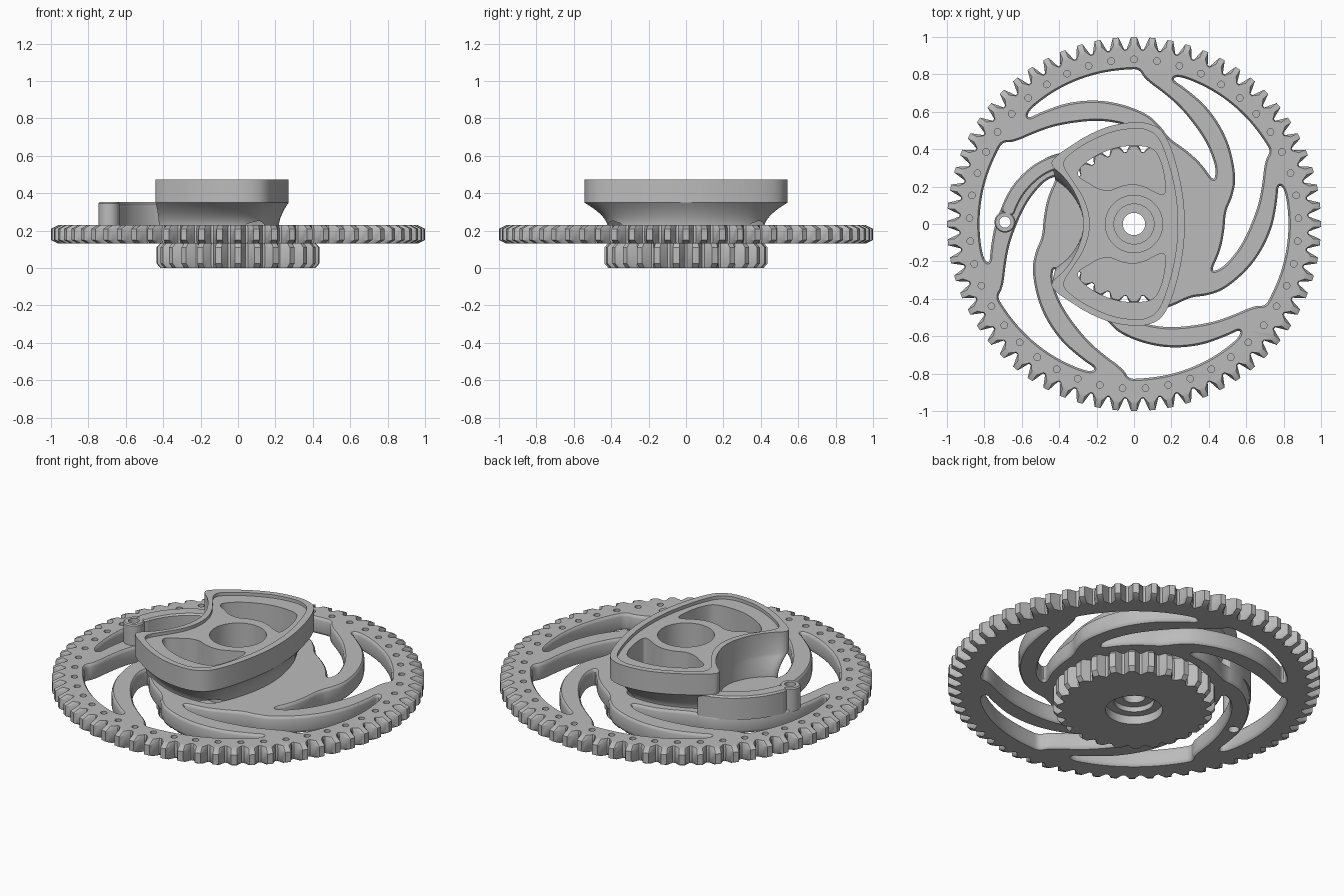
import bpy, bmesh
from math import cos, sin, pi, radians
from mathutils import Matrix, Vector

if "Cube" in bpy.data.objects:
    bpy.data.objects.remove(bpy.data.objects["Cube"], do_unlink=True)

grey = bpy.data.materials.new("plain_grey")
grey.use_nodes = True
GREY = (0.5, 0.5, 0.5, 1)
grey.diffuse_color = GREY
grey.node_tree.nodes["Principled BSDF"].inputs["Base Color"].default_value = GREY


# ---------- helpers ----------
def finish(name, bm):
    bmesh.ops.recalc_face_normals(bm, faces=bm.faces)
    mesh = bpy.data.meshes.new(name)
    bm.to_mesh(mesh)
    bm.free()
    mesh.materials.append(grey)
    obj = bpy.data.objects.new(name, mesh)
    bpy.context.collection.objects.link(obj)
    return obj


def loft(name, sections):
    """Solid through a stack of (z, outline) sections."""
    bm = bmesh.new()
    rings = [[bm.verts.new((p[0], p[1], z)) for p in pts] for z, pts in sections]
    bm.faces.new(rings[0])
    bm.faces.new(rings[-1])
    n = len(rings[0])
    for low, high in zip(rings, rings[1:]):
        for i in range(n):
            j = (i + 1) % n
            bm.faces.new((low[i], low[j], high[j], high[i]))
    return finish(name, bm)


def soften(pts, rounds=3):
    """Corner-cutting of a closed outline."""
    pts = [Vector(p) for p in pts]
    for _ in range(rounds):
        pts = [q for a, b in zip(pts, pts[1:] + pts[:1])
               for q in (a.lerp(b, 0.25), a.lerp(b, 0.75))]
    return pts


def grow(pts, d):
    """Offset a closed counter-clockwise outline outward by d."""
    out = []
    for i, p in enumerate(pts):
        t = (pts[(i + 1) % len(pts)] - pts[i - 1]).normalized()
        out.append(p + d * Vector((t.y, -t.x)))
    return out


def ccw(pts):
    area = sum(a[0] * b[1] - b[0] * a[1] for a, b in zip(pts, pts[1:] + pts[:1]))
    return pts if area > 0 else pts[::-1]


def mirrored(half):
    """Closed outline from its upper half, whose ends lie on y = 0."""
    return soften(half + [(x, -y) for x, y in half[-2:0:-1]])


def circle(r, n=48, x=0, y=0):
    return [Vector((x + r * cos(2 * pi * i / n), y + r * sin(2 * pi * i / n))) for i in range(n)]


def gear(teeth, root, tip):
    pts = []
    for k in range(teeth):
        for f, h in ((-0.43, 0), (-0.29, 0.5), (-0.16, 1), (0.16, 1), (0.29, 0.5), (0.43, 0)):
            a = pi / 2 + 2 * pi * (k + f) / teeth
            r = root + (tip - root) * h
            pts.append(Vector((r * cos(a), r * sin(a))))
    return pts


def cut(obj, cutters):
    for c in cutters:
        mod = obj.modifiers.new("cut", "BOOLEAN")
        mod.operation = "DIFFERENCE"
        mod.solver = "EXACT"
        mod.object = c
    dg = bpy.context.evaluated_depsgraph_get()
    mesh = bpy.data.meshes.new_from_object(obj.evaluated_get(dg))
    obj.modifiers.clear()
    obj.data = mesh


# ---------- cutters ----------
# Swept opening between two neighbouring spokes, slightly rounded top and bottom
arc = [(0.828 * cos(radians(a)), 0.828 * sin(radians(a))) for a in (73, 64, 56, 48, 40, 32, 28)]
opening = [(0.46, -0.15), (0.483, -0.04), (0.49, 0.07), (0.525, 0.14), (0.548, 0.25),
           (0.505, 0.45), (0.4, 0.62), (0.27, 0.73), (0.2, 0.775)] + arc + [
           (0.7, 0.34), (0.685, 0.2), (0.66, 0.08), (0.585, -0.1),
           (0.5, -0.21), (0.45, -0.245), (0.41, -0.255)]
opening = soften(ccw(opening))
edge = ((0.115, 0.02), (0.13, 0.01), (0.138, 0.003), (0.148, 0),
        (0.212, 0), (0.222, 0.003), (0.23, 0.01), (0.245, 0.02))
openings = []
for k in range(6):
    c = loft("opening_cutter", [(z, grow(opening, d)) for z, d in edge])
    c.data.transform(Matrix.Rotation(k * pi / 3, 4, "Z"))
    openings.append(c)

# Row of shallow rim holes
bm = bmesh.new()
for k in range(45):
    a = pi / 2 + 2 * pi * k / 45
    bmesh.ops.create_cone(bm, cap_ends=True, segments=12, radius1=0.018, radius2=0.018, depth=0.1,
                          matrix=Matrix.Translation((0.88 * cos(a), 0.88 * sin(a), 0.23)))
rim_holes = finish("rim_hole_cutter", bm)

# Pair of kidney windows, mirrored across the x axis
kidney = [(-0.3, 0.29), (-0.22, 0.36), (-0.1, 0.41), (0, 0.42), (0.1, 0.41), (0.14, 0.35),
          (0.165, 0.25), (0.17, 0.15), (0.12, 0.165), (0.06, 0.2), (0, 0.215), (-0.07, 0.205),
          (-0.13, 0.175), (-0.2, 0.19), (-0.24, 0.22), (-0.3, 0.25)]
windows = []
for side in (1, -1):
    pts = soften(ccw([(x, side * y) for x, y in kidney]))
    windows.append(loft("window_cutter", [(z, pts) for z in (0.1, 0.6)]))

bore = loft("bore_cutter", [(z, circle(0.153)) for z in (-0.1, 0.6)])
PEG = (-0.69, 0.01)
peg_hole = loft("peg_hole_cutter", [(z, circle(0.03, 24, *PEG)) for z in (-0.1, 0.6)])

# ---------- large toothed wheel ----------
flat_teeth, full_teeth = gear(64, 0.93, 0.96), gear(64, 0.935, 1.0)
wheel = loft("spoked_wheel", [(0.13, flat_teeth), (0.15, full_teeth),
                              (0.21, full_teeth), (0.23, flat_teeth)])
cut(wheel, openings + windows + [rim_holes, bore, peg_hole])

# ---------- small lower gear ----------
pinion = loft("lower_gear", [(0, gear(26, 0.385, 0.415)), (0.025, gear(26, 0.387, 0.437)),
                             (0.11, gear(26, 0.387, 0.437)), (0.135, gear(26, 0.385, 0.415))])
cut(pinion, [bore])

# ---------- cam ----------
cam_outline = mirrored([(0.273, 0), (0.266, 0.13), (0.24, 0.27), (0.2, 0.41), (0.15, 0.505),
                        (0.08, 0.54), (0, 0.546), (-0.12, 0.53), (-0.25, 0.475), (-0.35, 0.41),
                        (-0.41, 0.37), (-0.455, 0.32), (-0.37, 0.25), (-0.31, 0.16),
                        (-0.277, 0.07), (-0.268, 0)])
lip = mirrored([(0.235, 0), (0.228, 0.13), (0.203, 0.26), (0.165, 0.39), (0.125, 0.475),
                (0.06, 0.508), (0, 0.512), (-0.11, 0.497), (-0.23, 0.447), (-0.33, 0.385),
                (-0.39, 0.325), (-0.33, 0.235), (-0.273, 0.15), (-0.243, 0.07), (-0.235, 0)])


def flare(t):
    """Cam outline narrowed toward the wheel; t = 1 is full size."""
    kx, ky = 0.9 + 0.1 * t, 0.77 + 0.23 * t
    return [Vector((-0.26 + (p.x + 0.26) * kx, p.y * ky)) for p in cam_outline]


steps = 8
sections = [(0.22 + 0.13 * i / steps, flare((i / steps) ** 1.8)) for i in range(steps + 1)]
cam = loft("cam", sections + [(0.474, cam_outline)])
recess = loft("recess_cutter", [(0.455, lip), (0.6, lip)])
cut(cam, [recess, bore] + windows)

# ---------- stepped hub ring inside the bore ----------
profile = [(0.06, 0.08), (0.06, 0.14), (0.107, 0.14), (0.107, 0.19),
           (0.16, 0.19), (0.16, 0.05), (0.107, 0.05), (0.107, 0.08)]
bm = bmesh.new()
rings = []
for i in range(48):
    a = 2 * pi * i / 48
    rings.append([bm.verts.new((r * cos(a), r * sin(a), z)) for r, z in profile])
for i in range(48):
    a, b = rings[i], rings[(i + 1) % 48]
    for j in range(len(profile)):
        m = (j + 1) % len(profile)
        bm.faces.new((a[j], b[j], b[m], a[m]))
hub = finish("hub_ring", bm)

# ---------- curved arm and peg on one spoke ----------
path = [Vector(p) for p in ((-0.682, 0.05), (-0.66, 0.11), (-0.625, 0.175), (-0.575, 0.235),
                            (-0.51, 0.29), (-0.44, 0.325), (-0.37, 0.345), (-0.33, 0.348))]
left, right = [], []
for i, p in enumerate(path):
    t = (path[min(i + 1, len(path) - 1)] - path[max(i - 1, 0)]).normalized()
    normal = Vector((-t.y, t.x)) * 0.038
    left.append(p + normal)
    right.append(p - normal)
band = soften(ccw(left + right[::-1]), 2)
arm = loft("curved_arm", [(0.215, band), (0.343, band), (0.352, grow(band, -0.008))])
peg = loft("peg", [(0.215, circle(0.056, 32, *PEG)), (0.345, circle(0.056, 32, *PEG)),
                   (0.352, circle(0.05, 32, *PEG))])
cut(arm, [peg_hole])
cut(peg, [peg_hole])

# ---------- tidy up ----------
for c in openings + windows + [rim_holes, bore, peg_hole, recess]:
    bpy.data.objects.remove(c, do_unlink=True)
for obj in (wheel, pinion, cam, hub, arm, peg):
    bpy.ops.object.select_all(action="DESELECT")
    obj.select_set(True)
    bpy.context.view_layer.objects.active = obj
    bpy.ops.object.shade_smooth_by_angle(angle=radians(28))
